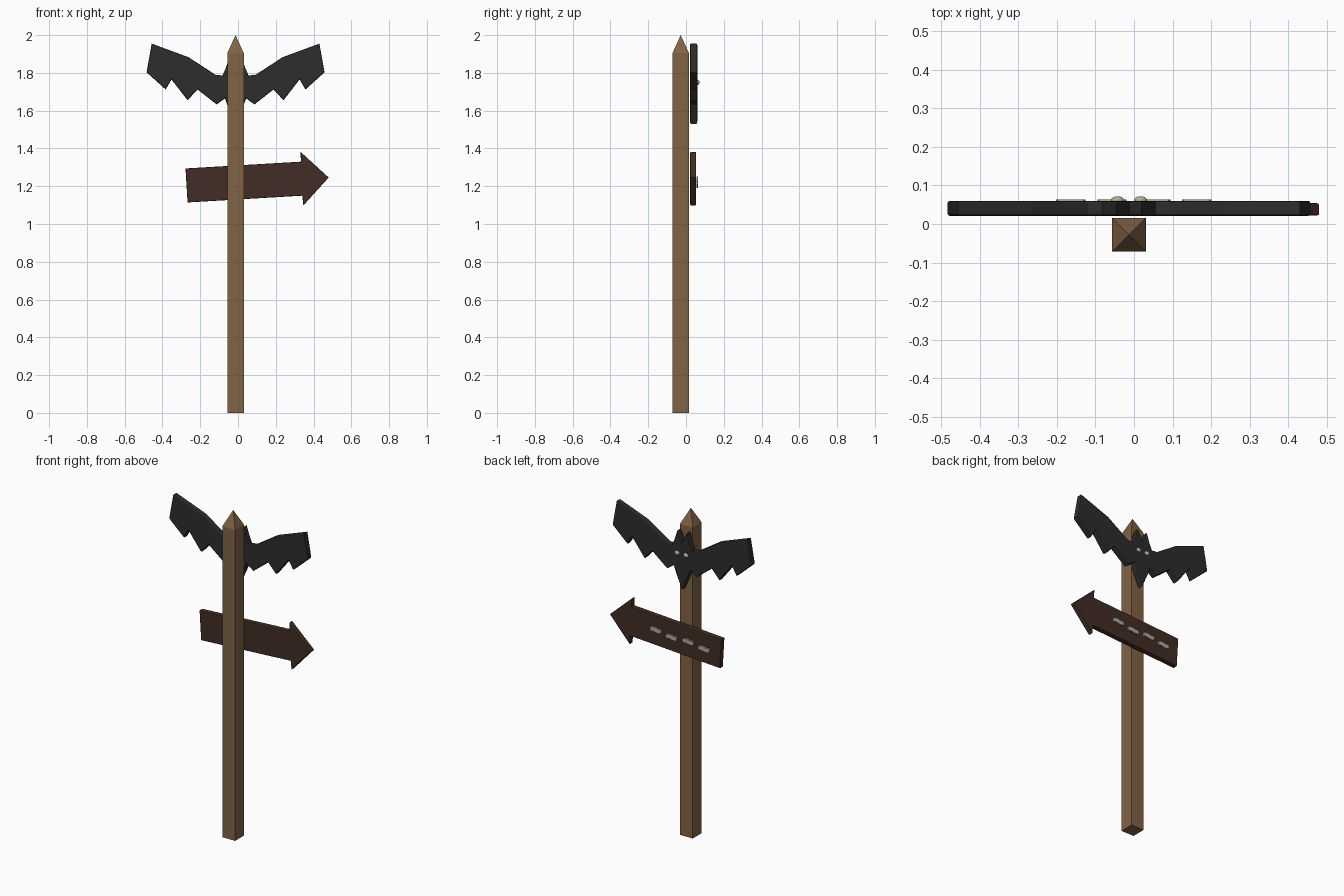
import bpy, bmesh, math
from mathutils import Matrix

default = bpy.data.objects.get("Cube")
if default:
    bpy.data.objects.remove(default, do_unlink=True)

CX = -0.013  # centre line of post and bat


def material(name, colour):
    m = bpy.data.materials.new(name)
    m.use_nodes = True
    m.diffuse_color = (*colour, 1)
    bsdf = m.node_tree.nodes["Principled BSDF"]
    bsdf.inputs["Base Color"].default_value = (*colour, 1)
    bsdf.inputs["Roughness"].default_value = 0.8
    return m


post_wood = material("post wood", (0.22, 0.125, 0.06))
sign_wood = material("dark sign wood", (0.055, 0.026, 0.018))
charcoal = material("charcoal", (0.026, 0.026, 0.026))
bone = material("bone", (0.46, 0.41, 0.32))


def finish(bm, name, mat):
    bmesh.ops.recalc_face_normals(bm, faces=bm.faces[:])
    mesh = bpy.data.meshes.new(name)
    bm.to_mesh(mesh)
    bm.free()
    mesh.materials.append(mat)
    obj = bpy.data.objects.new(name, mesh)
    bpy.context.collection.objects.link(obj)
    return obj


def board(name, outline, y0, y1, mat, bevel=0.0):
    """Extrude an x-z outline from y0 to y1, rounding the two rims."""
    bm = bmesh.new()
    cap = bm.faces.new([bm.verts.new((x, y0, z)) for x, z in outline])
    ext = bmesh.ops.extrude_face_region(bm, geom=[cap], use_keep_orig=True)
    for v in ext["geom"]:
        if isinstance(v, bmesh.types.BMVert):
            v.co.y = y1
    if bevel:
        rims = [e for e in bm.edges
                if abs(e.verts[0].co.y - e.verts[1].co.y) < 1e-5]
        bmesh.ops.bevel(bm, geom=rims, offset=bevel, segments=2,
                        profile=0.5, affect='EDGES')
    return finish(bm, name, mat)


# Square post with a pyramid point
bm = bmesh.new()
bmesh.ops.create_cube(bm, size=1, matrix=Matrix.Translation((CX, -0.028, 0.9525))
                      @ Matrix.Diagonal((0.087, 0.087, 1.905, 1)))
top = max(bm.faces, key=lambda f: f.calc_center_median().z)
tip = bmesh.ops.poke(bm, faces=[top])["verts"][0]
tip.co.z = 2.0
finish(bm, "post", post_wood)

# Bat silhouette, mirrored about the centre line
half = [(0.032, 1.885), (0.052, 1.825), (0.069, 1.786), (0.106, 1.79),
        (0.249, 1.883), (0.444, 1.955), (0.471, 1.803), (0.370, 1.712),
        (0.339, 1.765), (0.254, 1.655), (0.201, 1.712), (0.100, 1.633),
        (0.056, 1.665), (0.040, 1.62)]
bat = ([(CX, 1.82)] + [(CX + x, z) for x, z in half] + [(CX, 1.53)]
       + [(CX - x, z) for x, z in reversed(half)])
board("bat_sign", bat, 0.021, 0.06, charcoal, 0.006)

# Bat eyes
for side, dx in (("left", 0.03), ("right", -0.03)):
    bm = bmesh.new()
    bmesh.ops.create_uvsphere(bm, u_segments=16, v_segments=10, radius=1,
                              matrix=Matrix.Translation((CX + dx, 0.062, 1.75))
                              @ Matrix.Diagonal((0.017, 0.01, 0.013, 1)))
    for f in bm.faces:
        f.smooth = True
    finish(bm, side + "_eye", bone)

# Arrow board
arrow = [(-0.278, 1.294), (-0.267, 1.114), (0.340, 1.150), (0.346, 1.098),
         (0.480, 1.246), (0.331, 1.382), (0.333, 1.330)]
board("arrow_sign", arrow, 0.022, 0.054, sign_wood, 0.004)

# Ragged painted strips along the back of the arrow
tilt = math.radians(3.4)
for i, x in enumerate((-0.164, -0.057, 0.056, 0.163)):
    z = 1.222 + 0.06 * x + (0.005 if i % 2 else -0.005)
    upper = [(-0.038, 0.004), (-0.033, 0.014), (-0.012, 0.011),
             (0.01, 0.015), (0.034, 0.012), (0.038, 0.003)]
    strip = upper + [(-px, -pz) for px, pz in upper]
    pts = [(x + px * math.cos(tilt) - pz * math.sin(tilt),
            z + px * math.sin(tilt) + pz * math.cos(tilt)) for px, pz in strip]
    board("painted_strip_%d" % (i + 1), pts, 0.0545, 0.064, bone)
